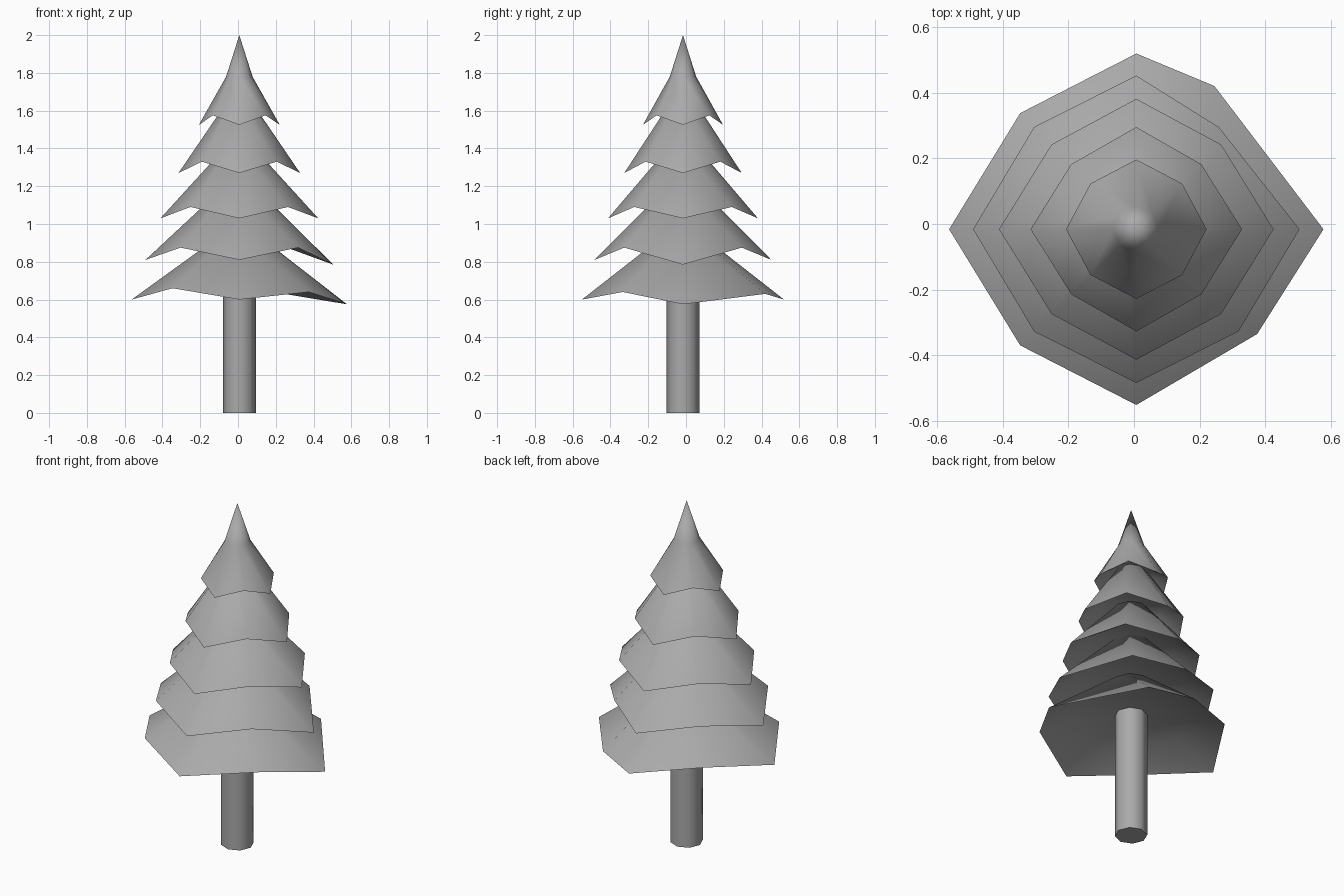
import bpy, bmesh
from math import cos, sin, pi
from mathutils import Vector

cube = bpy.data.objects.get("Cube")
if cube:
    bpy.data.objects.remove(cube, do_unlink=True)

grey = bpy.data.materials.new("plain_grey")
grey.use_nodes = True
colour = (0.40, 0.40, 0.40, 1)
grey.diffuse_color = colour
grey.node_tree.nodes["Principled BSDF"].inputs["Base Color"].default_value = colour

SIDES = 8
CX, CY = 0.007, -0.016


def octagon(radius, z):
    return [Vector((CX + radius * cos(i * pi / 4), CY + radius * sin(i * pi / 4), z))
            for i in range(SIDES)]


def skin(name, rings, sharp_ring, apex=None, floor=None):
    """Join rings from top to bottom, with an optional tip and a closed underside."""
    bm = bmesh.new()
    loops = [[bm.verts.new(p) for p in ring] for ring in rings]
    for upper, lower in zip(loops, loops[1:]):
        for i in range(SIDES):
            j = (i + 1) % SIDES
            bm.faces.new((upper[i], lower[i], lower[j], upper[j]))
    for loop, z in ((loops[0], apex), (loops[-1], floor)):
        if z is not None:
            centre = bm.verts.new((CX, CY, z))
            for i in range(SIDES):
                bm.faces.new((loop[i], loop[(i + 1) % SIDES], centre))
    bmesh.ops.recalc_face_normals(bm, faces=bm.faces)
    for f in bm.faces:
        f.smooth = True
    # Keep the drip edge crisp
    rim = loops[sharp_ring]
    for i in range(SIDES):
        bm.edges.get((rim[i], rim[(i + 1) % SIDES])).smooth = False
    mesh = bpy.data.meshes.new(name)
    bm.to_mesh(mesh)
    bm.free()
    mesh.materials.append(grey)
    obj = bpy.data.objects.new(name, mesh)
    bpy.context.collection.objects.link(obj)
    return obj


def drooping_rim(rx, ry, diagonal, z, lift):
    """Octagon whose four diagonal corners are raised above the main points."""
    ring = []
    for i in range(SIDES):
        a = i * pi / 4
        if i % 2:
            ring.append(Vector((CX + diagonal * cos(a), CY + diagonal * sin(a), z + lift)))
        else:
            ring.append(Vector((CX + rx * cos(a), CY + ry * sin(a), z)))
    return ring


# Each tier: x reach, y reach, diagonal reach, rim height, lift, top radius, top height
tiers = {
    "lowest_branches": (0.57, 0.535, 0.50, 0.60, 0.06, 0.10, 0.94),
    "lower_branches": (0.497, 0.468, 0.44, 0.81, 0.065, 0.10, 1.18),
    "middle_branches": (0.418, 0.397, 0.365, 1.03, 0.06, 0.09, 1.39),
    "upper_branches": (0.322, 0.311, 0.28, 1.27, 0.06, 0.07, 1.64),
    "top_branches": (0.214, 0.212, 0.197, 1.525, 0.05, 0.07, 1.78),
}

for name, (rx, ry, diag, z, lift, top_r, top_z) in tiers.items():
    rim = drooping_rim(rx, ry, diag, z, lift)
    # The lowest two tiers sag on the left; the lowest also has one pulled-in corner
    if name in ("lowest_branches", "lower_branches"):
        rim[0].z -= 0.025
    if name == "lowest_branches":
        rim[1] = Vector((0.245, 0.42, 0.63))
        rim[7] = Vector((0.375, -0.335, 0.64))
    elif name == "lower_branches":
        rim[1].x -= 0.06
    inner_z = z + 0.42 * (top_z - z)
    inner = octagon(rx * 0.58, inner_z - 0.02)
    apex = 2.0 if name == "top_branches" else top_z
    skin(name, [octagon(top_r, top_z), rim, inner], 1, apex, inner_z)

# Trunk runs up into the lowest tier
skin("trunk", [octagon(0.087, 0.85), octagon(0.087, 0.0)], 1, None, 0.0)
